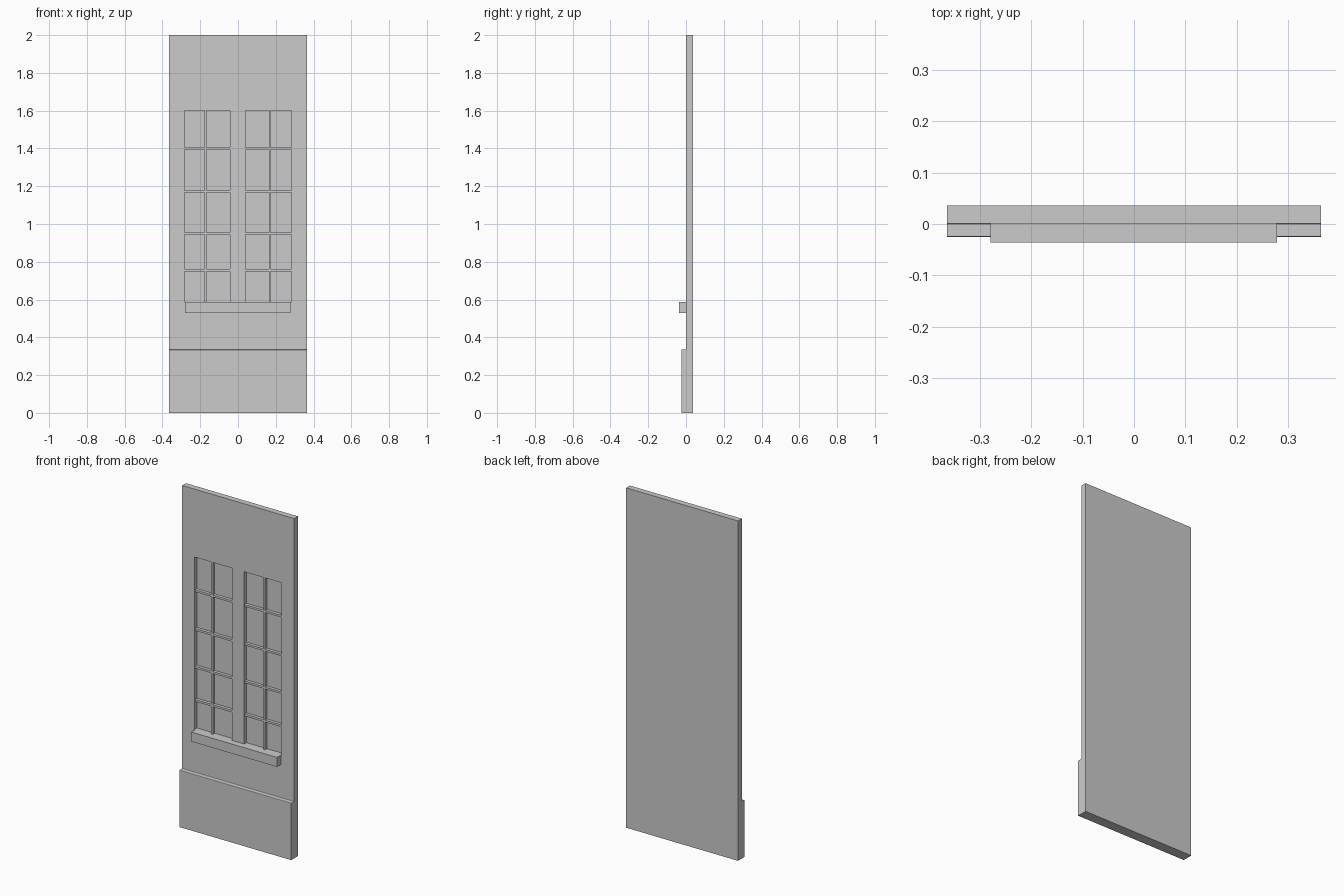
import bpy, bmesh, math

if "Cube" in bpy.data.objects:
    bpy.data.objects.remove(bpy.data.objects["Cube"])

HALF_W = 0.364
BACK, FACE, PLINTH = 0.036, 0.001, -0.025   # y of back, wall face, plinth face
PANE = 0.023                                # y of the recessed glass plane
X0, X1, Z0, Z1 = -0.284, 0.282, 0.586, 1.6  # window opening


def finish(name, bm):
    bmesh.ops.recalc_face_normals(bm, faces=bm.faces[:])
    mesh = bpy.data.meshes.new(name)
    bm.to_mesh(mesh)
    bm.free()
    obj = bpy.data.objects.new(name, mesh)
    bpy.context.collection.objects.link(obj)
    return obj


def box(name, x, y, z):
    bm = bmesh.new()
    bmesh.ops.create_cube(bm, size=1)
    for v in bm.verts:
        for i, (a, b) in enumerate((x, y, z)):
            v.co[i] = a if v.co[i] < 0 else b
    return finish(name, bm)


def extrude_profile(name, profile):
    bm = bmesh.new()
    face = bm.faces.new([bm.verts.new((-HALF_W, y, z)) for y, z in profile])
    new = bmesh.ops.extrude_face_region(bm, geom=[face])["geom"]
    verts = [e for e in new if isinstance(e, bmesh.types.BMVert)]
    bmesh.ops.translate(bm, verts=verts, vec=(2 * HALF_W, 0, 0))
    return finish(name, bm)


# Wall and plinth as one side profile, with softened plinth edge
r = 0.003
arc = [i * math.pi / 8 for i in range(5)]
outer = [(PLINTH + r - r * math.cos(a), 0.335 - r + r * math.sin(a)) for a in arc]
inner = [(FACE - r + r * math.sin(a), 0.335 + r - r * math.cos(a)) for a in arc]
wall = extrude_profile("wall_panel", [(BACK, 0), (PLINTH, 0)] + outer + inner
                       + [(FACE, 2), (BACK, 2)])

# Window recess
cutter = box("window_cutter", (X0, X1), (-0.1, PANE), (Z0, Z1))
cutter.hide_render = True
mod = wall.modifiers.new("window_recess", "BOOLEAN")
mod.operation, mod.solver, mod.object = "DIFFERENCE", "EXACT", cutter
bpy.context.view_layer.objects.active = wall
bpy.ops.object.modifier_apply(modifier=mod.name)
bpy.data.objects.remove(cutter)

# Centre mullion
box("centre_mullion", (-0.042, 0.039), (FACE + 0.001, PANE), (Z0, Z1))

# Thin glazing bars
BAR = FACE + 0.004
for side, x, w in (("left", -0.173, 0.011), ("right", 0.168, 0.009)):
    box("vertical_bar_" + side, (x - w / 2, x + w / 2), (BAR, PANE), (Z0, Z1))
for i, z in enumerate((0.755, 0.95, 1.172, 1.4)):
    for side, a, b in (("left", X0, -0.042), ("right", 0.039, X1)):
        box(f"horizontal_bar_{side}_{i}", (a, b), (BAR, PANE), (z - 0.006, z + 0.006))

# Sill
box("window_sill", (-0.28, 0.279), (-0.036, FACE), (0.53, Z0))
